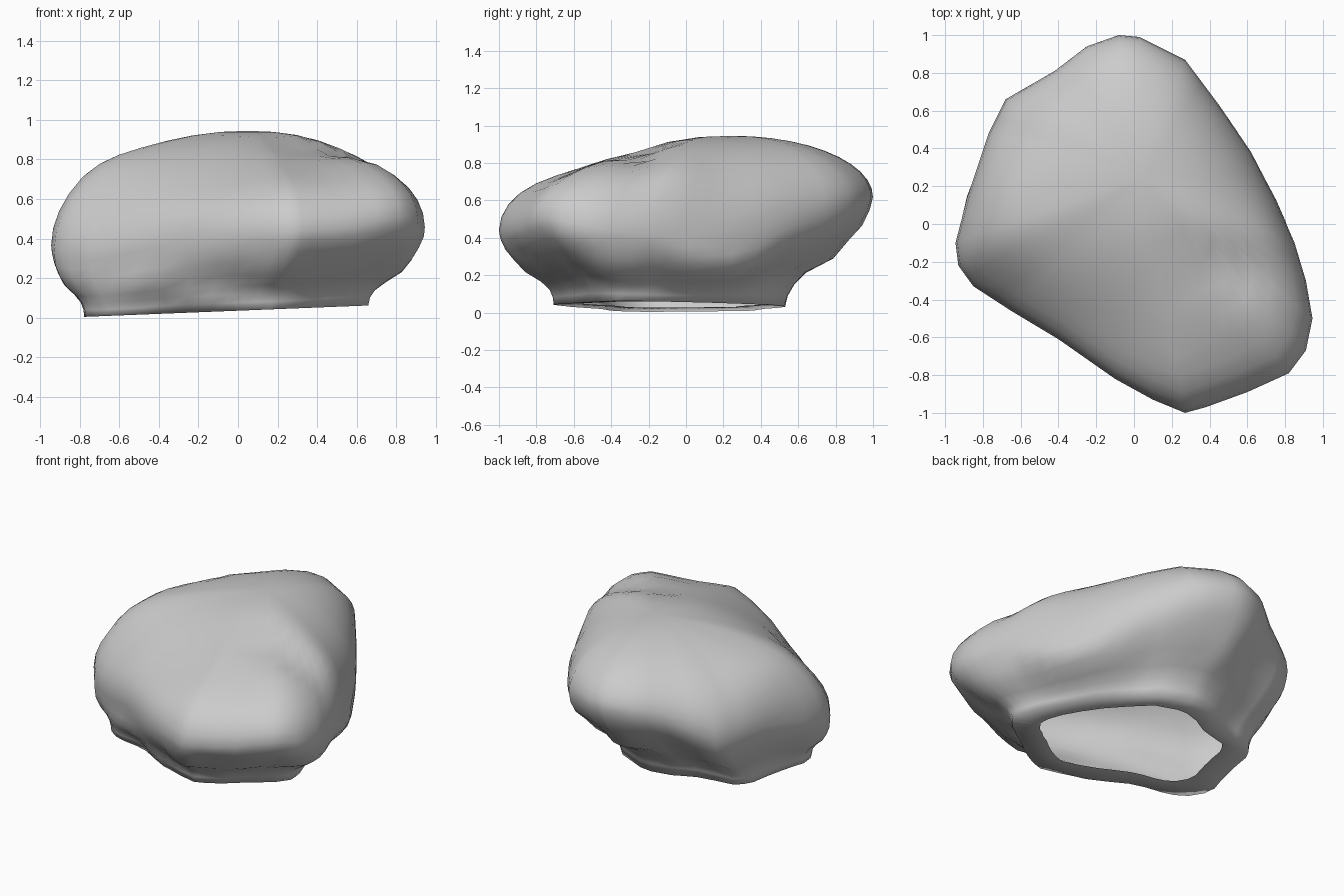
import bpy, bmesh
from math import exp, sin, cos, pi
from mathutils import Vector, noise

if "Cube" in bpy.data.objects:
    bpy.data.objects.remove(bpy.data.objects["Cube"])

# widest outline of the boulder, seen from above
CORNERS = [(-.08, 1.0), (.03, .99), (.27, .87), (.45, .63), (.62, .38), (.75, .13),
           (.85, -.1), (.91, -.3), (.945, -.5), (.91, -.67), (.82, -.79), (.6, -.89),
           (.38, -.97), (.27, -1.0), (.1, -.93), (-.1, -.82), (-.4, -.61), (-.65, -.46),
           (-.85, -.33), (-.93, -.22), (-.945, -.1), (-.88, .15), (-.77, .48),
           (-.68, .66), (-.42, .81), (-.25, .94)]
# add a point halfway along every edge for smoother dents
OUTLINE = []
for (ax, ay), (bx, by) in zip(CORNERS, CORNERS[1:] + CORNERS[:1]):
    OUTLINE += [(ax, ay), ((ax + bx) / 2, (ay + by) / 2)]
PEAK = Vector((.05, .25, .945))

# soft dents and swellings on the top: x, y, radius x, radius y, height
DENTS = [(.5, -.24, .34, .15, -.065), (.82, -.03, .2, .2, .05), (.45, -.6, .3, .2, -.02),
         (-.1, -.55, .45, .32, -.06), (-.78, .12, .22, .3, .045), (-.75, -.4, .2, .2, -.05)]
# shifts of the height of the widest line: x, y, radius, height
SHIFTS = [(-.8, -.4, .4, -.09), (-.7, .62, .25, -.1), (.82, -.75, .25, .07), (.7, .25, .4, -.08)]


def bell(x, y, cx, cy, rx, ry):
    return exp(-((x - cx) / rx) ** 2 - ((y - cy) / ry) ** 2)


# undercut profile: inward fraction, downward fraction
UNDERCUT = [(.04, .12), (.14, .26), (.3, .4), (.5, .56), (.75, .69), (.9, .8), (.97, .9), (1, 1)]


def rim_point(x, y):
    bx, by = x * .772 - .047, y * .62 - .09
    front_right = bell(x, y, .85, -.8, .35, .3)
    front_left = bell(x, y, -.75, -.4, .25, .2)
    back_left = bell(x, y, -.72, .55, .25, .3)
    bx += -.07 * front_right - .02 * front_left - .05 * back_left
    by += .07 * front_right - .05 * front_left + .05 * back_left
    return Vector((bx, by, max(0, .035 + .04 * bx)))


def widest_point(x, y):
    z = .44 + .18 * max(0, y) + .03 * min(0, x)
    return Vector((x, y, z + sum(h * bell(x, y, cx, cy, r, r) for cx, cy, r, h in SHIFTS)))


def top_ring(angle):
    ring = []
    r, h = cos(angle), sin(angle)
    for x, y in OUTLINE:
        e = widest_point(x, y)
        p = Vector((PEAK.x + (x - PEAK.x) * r, PEAK.y + (y - PEAK.y) * r,
                    e.z + (PEAK.z - e.z) * h))
        p.z += sum(d * min(1, h * 2) * bell(p.x, p.y, cx, cy, rx, ry)
                   for cx, cy, rx, ry, d in DENTS)
        ring.append(p)
    return ring


def lower_ring(u, v):
    ring = []
    for x, y in OUTLINE:
        e, b = widest_point(x, y), rim_point(x, y)
        # the left front and right back stay steep, the rest is cut under
        steep = (1.8 * bell(x, y, -.6, -.5, .45, .3) + 1.1 * bell(x, y, .65, .3, .3, .4)
                 + .35 * bell(x, y, .9, -.45, .2, .3))
        f = u ** (1 + steep)
        p = Vector((e.x + (b.x - e.x) * f, e.y + (b.y - e.y) * f, e.z + (b.z - e.z) * v))
        # small foot at the front, and a rough surface
        if y < -.5:
            p += Vector((-.02, -.06, 0)) * bell(x, p.z, -.18, .1, .15, .06)
        p += Vector((x, y, 0)) * noise.noise(p * 5) * .04 * sin(pi * v)
        ring.append(p)
    return ring


def hole_ring():
    mid = Vector((-.05, -.07, 0))
    ring = []
    for x, y in OUTLINE:
        p = mid + (rim_point(x, y) - mid) * .77
        p.z = .045 + .03 * p.x
        ring.append(p)
    return ring


# rings from the peak down to the open underside
rings = [top_ring(pi / 2 * (1 - k / 11)) for k in range(1, 12)]
rings += [lower_ring(u, v) for u, v in UNDERCUT]
rings.append(hole_ring())

bm = bmesh.new()
loops = [[bm.verts.new(p) for p in ring] for ring in rings]
apex = bm.verts.new(PEAK)
n = len(OUTLINE)
for i in range(n):
    j = (i + 1) % n
    bm.faces.new((apex, loops[0][i], loops[0][j]))
    for a, b in zip(loops, loops[1:]):
        bm.faces.new((a[i], b[i], b[j], a[j]))
bmesh.ops.recalc_face_normals(bm, faces=bm.faces)
if max(bm.faces, key=lambda f: f.calc_center_median().z).normal.z < 0:
    bmesh.ops.reverse_faces(bm, faces=bm.faces)

mesh = bpy.data.meshes.new("boulder")
bm.to_mesh(mesh)
bm.free()
boulder = bpy.data.objects.new("boulder", mesh)
bpy.context.collection.objects.link(boulder)
mesh.shade_smooth()
